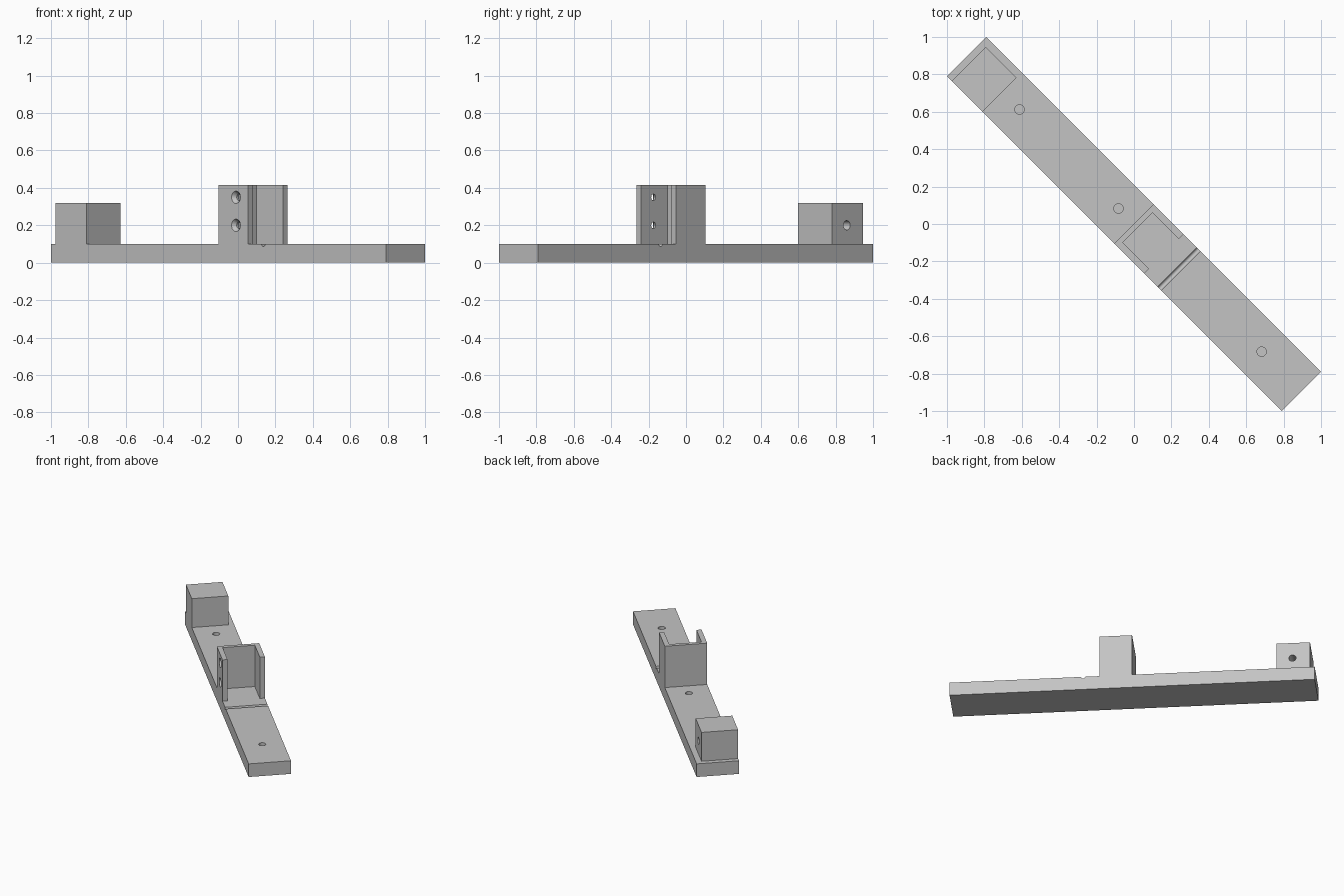
import bpy, bmesh
from math import pi, cos, sin
from mathutils import Matrix, Vector

old = bpy.data.objects.get("Cube")
if old:
    bpy.data.objects.remove(old)

grey = bpy.data.materials.new("plain grey")
grey.use_nodes = True
grey.diffuse_color = (0.55, 0.55, 0.55, 1)
grey.node_tree.nodes["Principled BSDF"].inputs["Base Color"].default_value = grey.diffuse_color

# Parts are laid out along local x, then turned onto the diagonal
TURN = Matrix.Rotation(-pi / 4, 4, 'Z')
HALF_L, HALF_W, DECK = 1.266, 0.1485, 0.1


def add(name, bm):
    bmesh.ops.recalc_face_normals(bm, faces=bm.faces)
    mesh = bpy.data.meshes.new(name)
    bm.to_mesh(mesh)
    bm.free()
    mesh.materials.append(grey)
    ob = bpy.data.objects.new(name, mesh)
    ob.matrix_world = TURN
    bpy.context.collection.objects.link(ob)
    return ob


def prism(name, outline, z0, z1):
    bm = bmesh.new()
    face = bm.faces.new([bm.verts.new((x, y, z0)) for x, y in outline])
    top = bmesh.ops.extrude_face_region(bm, geom=[face])["geom"]
    verts = [g for g in top if isinstance(g, bmesh.types.BMVert)]
    bmesh.ops.translate(bm, verts=verts, vec=(0, 0, z1 - z0))
    return add(name, bm)


def box(name, x0, x1, y0, y1, z0, z1):
    return prism(name, [(x0, y0), (x1, y0), (x1, y1), (x0, y1)], z0, z1)


def rod(start, end, r1, r2=None):
    """Round cutter running from start to end."""
    a, b = Vector(start), Vector(end)
    bm = bmesh.new()
    turn = (b - a).to_track_quat('Z', 'Y').to_matrix().to_4x4()
    bmesh.ops.create_cone(bm, cap_ends=True, segments=32, radius1=r1,
                          radius2=r1 if r2 is None else r2, depth=(b - a).length,
                          matrix=Matrix.Translation((a + b) / 2) @ turn)
    return add("cutter", bm)


def cut(ob, cutters):
    bpy.context.view_layer.objects.active = ob
    for c in cutters:
        c.hide_render = True
        mod = ob.modifiers.new("cut", 'BOOLEAN')
        mod.operation, mod.solver, mod.object = 'DIFFERENCE', 'EXACT', c
        bpy.ops.object.modifier_apply(modifier=mod.name)
        bpy.data.objects.remove(c)


def smooth(ob):
    bpy.ops.object.select_all(action='DESELECT')
    ob.select_set(True)
    bpy.context.view_layer.objects.active = ob
    bpy.ops.object.shade_smooth_by_angle(angle=pi / 6)


# Base bar with three blind mounting holes and a round cross groove
base = box("base_bar", -HALF_L, HALF_L, -HALF_W, HALF_W, 0, DECK)
holes = [rod((x, 0, 0.04), (x, 0, 0.15), 0.025) for x in (-0.866, -0.117, 0.965)]
groove = rod((0.34, -0.2, DECK), (0.34, 0.2, DECK), 0.0135)
cut(base, holes + [groove])

# End block with a blind side hole
block = box("end_block", -1.23, -0.997, -HALF_W, 0.108, DECK, 0.32)
cut(block, [rod((-1.108, -0.04, 0.2), (-1.108, 0.2, 0.2), 0.025)])

# U-shaped bracket open toward the long end
inner, back, tip = 0.113, 0.028, 0.226
half = [(0, HALF_W), (tip, HALF_W), (tip, inner), (back, inner)]
outline = half + [(x, -y) for x, y in reversed(half)]
bracket = prism("u_bracket", outline, DECK, 0.415)

# Countersunk screw holes through one bracket wall
screws = []
for z in (0.2, 0.35):
    screws.append(rod((0.133, -0.2, z), (0.133, -0.05, z), 0.017))
    screws.append(rod((0.133, -HALF_W - 0.002, z), (0.133, -0.125, z), 0.035, 0.016))
cut(bracket, screws)

for part in (base, block, bracket):
    smooth(part)
